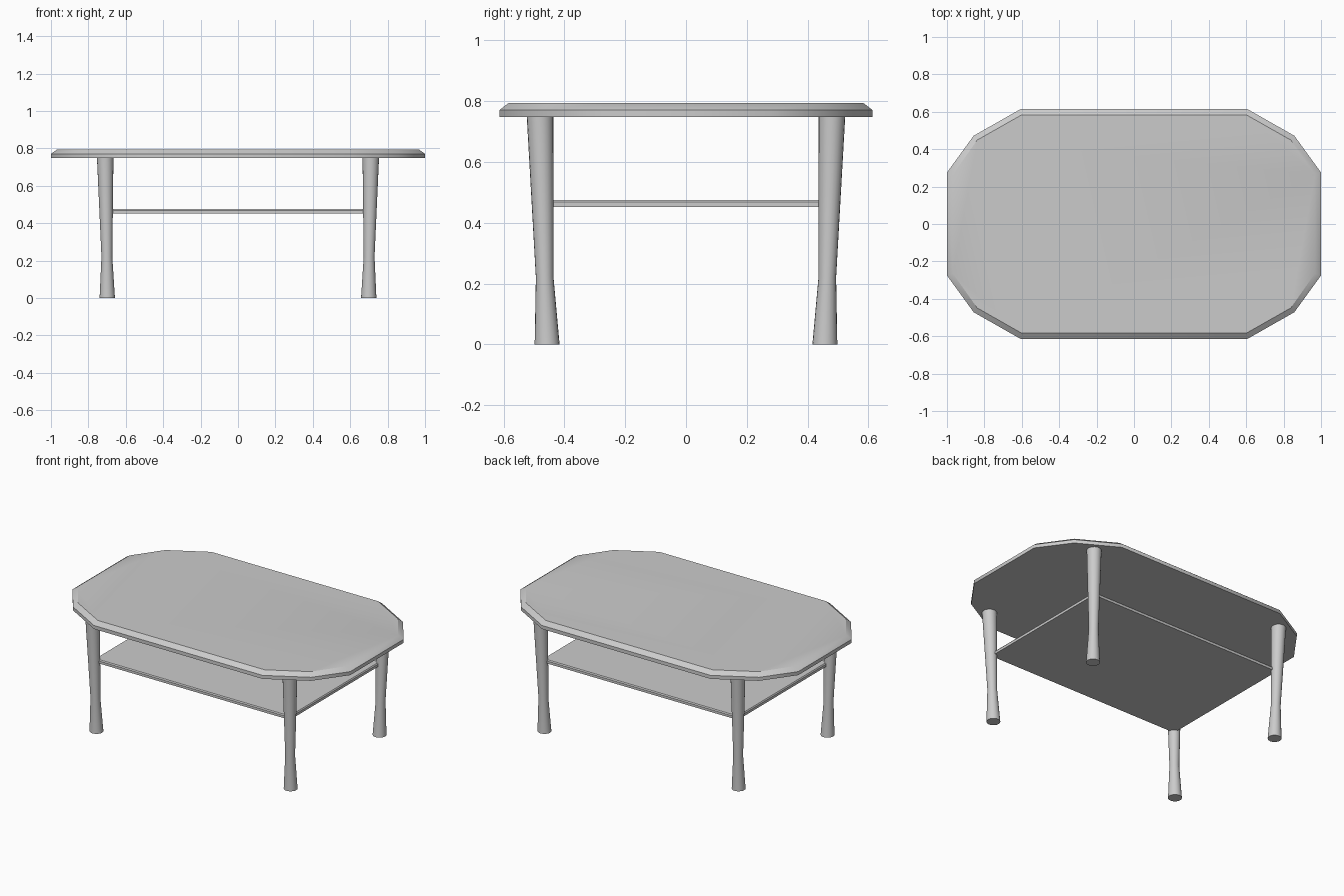
import bpy, bmesh, math

if "Cube" in bpy.data.objects:
    bpy.data.objects.remove(bpy.data.objects["Cube"])


def loft(name, rings, smooth_angle):
    """Skin a stack of equal-sized point rings and cap both ends."""
    bm = bmesh.new()
    loops = [[bm.verts.new(p) for p in ring] for ring in rings]
    n = len(loops[0])
    for a, b in zip(loops, loops[1:]):
        for i in range(n):
            j = (i + 1) % n
            bm.faces.new((a[i], a[j], b[j], b[i]))
    bm.faces.new(loops[0][::-1])
    bm.faces.new(loops[-1])
    bmesh.ops.recalc_face_normals(bm, faces=bm.faces)
    mesh = bpy.data.meshes.new(name)
    bm.to_mesh(mesh)
    bm.free()
    obj = bpy.data.objects.new(name, mesh)
    bpy.context.collection.objects.link(obj)
    bpy.ops.object.select_all(action='DESELECT')
    obj.select_set(True)
    bpy.context.view_layer.objects.active = obj
    bpy.ops.object.shade_smooth_by_angle(angle=math.radians(smooth_angle))
    return obj


def mirrored_outline(quarter, z):
    """Full outline from the points of the +x +y quarter."""
    right = [(x, -y) for x, y in reversed(quarter)] + quarter
    left = [(-x, y) for x, y in reversed(right)]
    return [(x, y, z) for x, y in right + left]


# Table top: twelve-sided slab with a chamfered upper edge
outer = [(1.0, 0.275), (0.857, 0.472), (0.607, 0.614)]
inner = [(0.968, 0.265), (0.838, 0.449), (0.60, 0.584)]
loft("table_top", [mirrored_outline(outer, 0.748),
                   mirrored_outline(outer, 0.771),
                   mirrored_outline(inner, 0.794)], 36)

# Shelf: thin board whose corners run into the legs
loft("shelf", [mirrored_outline([(0.703, 0.471)], 0.452),
               mirrored_outline([(0.703, 0.471)], 0.468),
               mirrored_outline([(0.698, 0.466)], 0.475)], 30)

# Legs: round, waisted near the foot, leaning slightly outward
SIDES = 20
LEG = [(0.0, 0.699, 0.457, 0.041),
       (0.22, 0.701, 0.465, 0.029),
       (0.75, 0.710, 0.480, 0.044)]
for sy, depth in ((-1, "front"), (1, "back")):
    for sx, side in ((-1, "left"), (1, "right")):
        rings = []
        for z, cx, cy, r in LEG:
            rings.append([(sx * cx + r * math.cos(2 * math.pi * i / SIDES),
                           sy * cy + r * math.sin(2 * math.pi * i / SIDES), z)
                          for i in range(SIDES)])
        loft(f"{depth}_{side}_leg", rings, 30)
